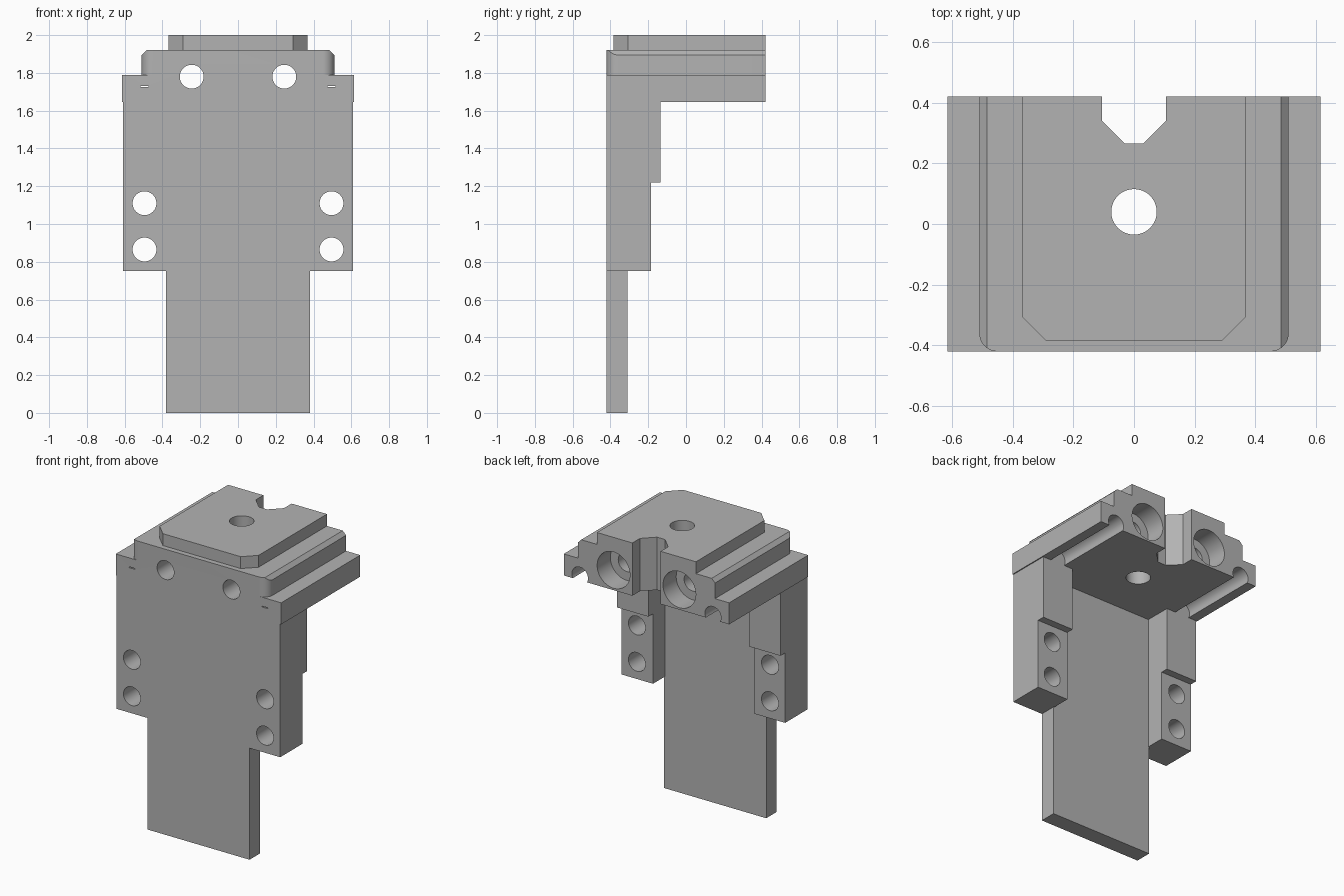
import bpy, bmesh, math
from mathutils import Matrix, Vector

if "Cube" in bpy.data.objects:
    bpy.data.objects.remove(bpy.data.objects["Cube"])

grey = bpy.data.materials.new("machined grey")
grey.use_nodes = True
COLOR = (0.45, 0.45, 0.45, 1)
grey.diffuse_color = COLOR
grey.node_tree.nodes["Principled BSDF"].inputs["Base Color"].default_value = COLOR

FRONT, BACK = -0.42, 0.42
BLOCK_Z, STEP_Z, DECK_Z, TOP = 1.645, 1.79, 1.92, 2.0


def make(name, bm):
    bmesh.ops.recalc_face_normals(bm, faces=bm.faces)
    mesh = bpy.data.meshes.new(name)
    bm.to_mesh(mesh)
    bm.free()
    mesh.materials.append(grey)
    ob = bpy.data.objects.new(name, mesh)
    bpy.context.collection.objects.link(ob)
    return ob


def prism(name, outline, axis, lo, hi):
    """Extrude a 2D outline along x, y or z."""
    place = {"x": lambda a, b: (lo, a, b), "y": lambda a, b: (a, lo, b),
             "z": lambda a, b: (a, b, lo)}[axis]
    bm = bmesh.new()
    face = bm.faces.new([bm.verts.new(place(a, b)) for a, b in outline])
    ext = bmesh.ops.extrude_face_region(bm, geom=[face])
    shift = Vector([(hi - lo) * (axis == k) for k in "xyz"])
    bmesh.ops.translate(bm, vec=shift, verts=[v for v in ext["geom"] if isinstance(v, bmesh.types.BMVert)])
    return make(name, bm)


def box(name, x0, x1, y0, y1, z0, z1):
    return prism(name, [(x0, y0), (x1, y0), (x1, y1), (x0, y1)], "z", z0, z1)


def rod(name, r, axis, a, b, lo, hi):
    n = 48
    ring = [(a + r * math.cos(math.tau * i / n), b + r * math.sin(math.tau * i / n)) for i in range(n)]
    return prism(name, ring, axis, lo, hi)


def mirrored(half):
    """Close a right-hand half outline with its mirror image."""
    return half + [(-a, b) for a, b in reversed(half)]


def combine(target, other, operation):
    mod = target.modifiers.new("combine", "BOOLEAN")
    mod.operation, mod.solver, mod.object = operation, "EXACT", other
    bpy.context.view_layer.objects.active = target
    bpy.ops.object.modifier_apply(modifier=mod.name)
    bpy.data.objects.remove(other)


# Upright front plate
body = box("mounting_bracket", -0.38, 0.38, FRONT, -0.31, 0, 1.7)

# Stepped mounting legs
leg = [(FRONT, 0.75), (-0.185, 0.75), (-0.185, 1.22), (-0.135, 1.22), (-0.135, 1.7), (FRONT, 1.7)]
for s in (-1, 1):
    lo, hi = sorted((s * 0.375, s * 0.608))
    combine(body, prism("leg", leg, "x", lo, hi), "UNION")

# Wide head block
combine(body, box("head", -0.615, 0.615, FRONT, BACK, BLOCK_Z, STEP_Z), "UNION")

# Shoulder step: rounded front corners, chamfered top edges
R = 0.06
arc = [(0.51 - R + R * math.sin(t), FRONT + R - R * math.cos(t))
       for t in [math.pi / 2 * i / 10 for i in range(11)]]
shoulder = prism("shoulder", mirrored(arc + [(0.51, BACK)]), "z", 1.7, DECK_Z)
section = [(0.6, 1.6), (0.6, STEP_Z), (0.51, STEP_Z), (0.51, 1.895), (0.485, DECK_Z)]
combine(shoulder, prism("section", mirrored(section), "y", -0.5, 0.5), "INTERSECT")
combine(body, shoulder, "UNION")

# Raised top pad with clipped corners
pad = [(0.29, -0.385), (0.368, -0.307), (0.368, BACK)]
combine(body, prism("pad", mirrored(pad), "z", 1.85, TOP), "UNION")

# Back notch and centre hole through the head
notch = [(0.03, 0.265), (0.105, 0.34), (0.105, 0.5)]
combine(body, prism("notch", mirrored(notch), "z", 1.5, 2.1), "DIFFERENCE")
combine(body, rod("centre_hole", 0.075, "z", 0, 0.04, 1.5, 2.1), "DIFFERENCE")

for s in (-1, 1):
    # Head bolt hole with a counterbore at the back
    combine(body, rod("bolt_hole", 0.063, "y", s * 0.245, 1.78, -0.5, 0.5), "DIFFERENCE")
    combine(body, rod("counterbore", 0.122, "y", s * 0.245, 1.78, 0.28, 0.5), "DIFFERENCE")
    # Leg bolt holes
    for z in (0.865, 1.11):
        combine(body, rod("leg_hole", 0.063, "y", s * 0.495, z, -0.5, 0), "DIFFERENCE")
    # Round-topped groove under the head, with a slit at the front
    x = s * 0.495
    combine(body, rod("groove", 0.06, "y", x, 1.673, -0.135, 0.5), "DIFFERENCE")
    combine(body, box("slit", x - 0.022, x + 0.022, -0.5, -0.12, 1.724, 1.73), "DIFFERENCE")

# Clean up flat faces and shade the bores smoothly
bm = bmesh.new()
bm.from_mesh(body.data)
bmesh.ops.remove_doubles(bm, verts=bm.verts, dist=0.0001)
bmesh.ops.dissolve_limit(bm, angle_limit=0.01, verts=bm.verts, edges=bm.edges)
bm.to_mesh(body.data)
bm.free()
bpy.ops.object.select_all(action="DESELECT")
body.select_set(True)
bpy.context.view_layer.objects.active = body
bpy.ops.object.shade_smooth_by_angle(angle=math.radians(30))
